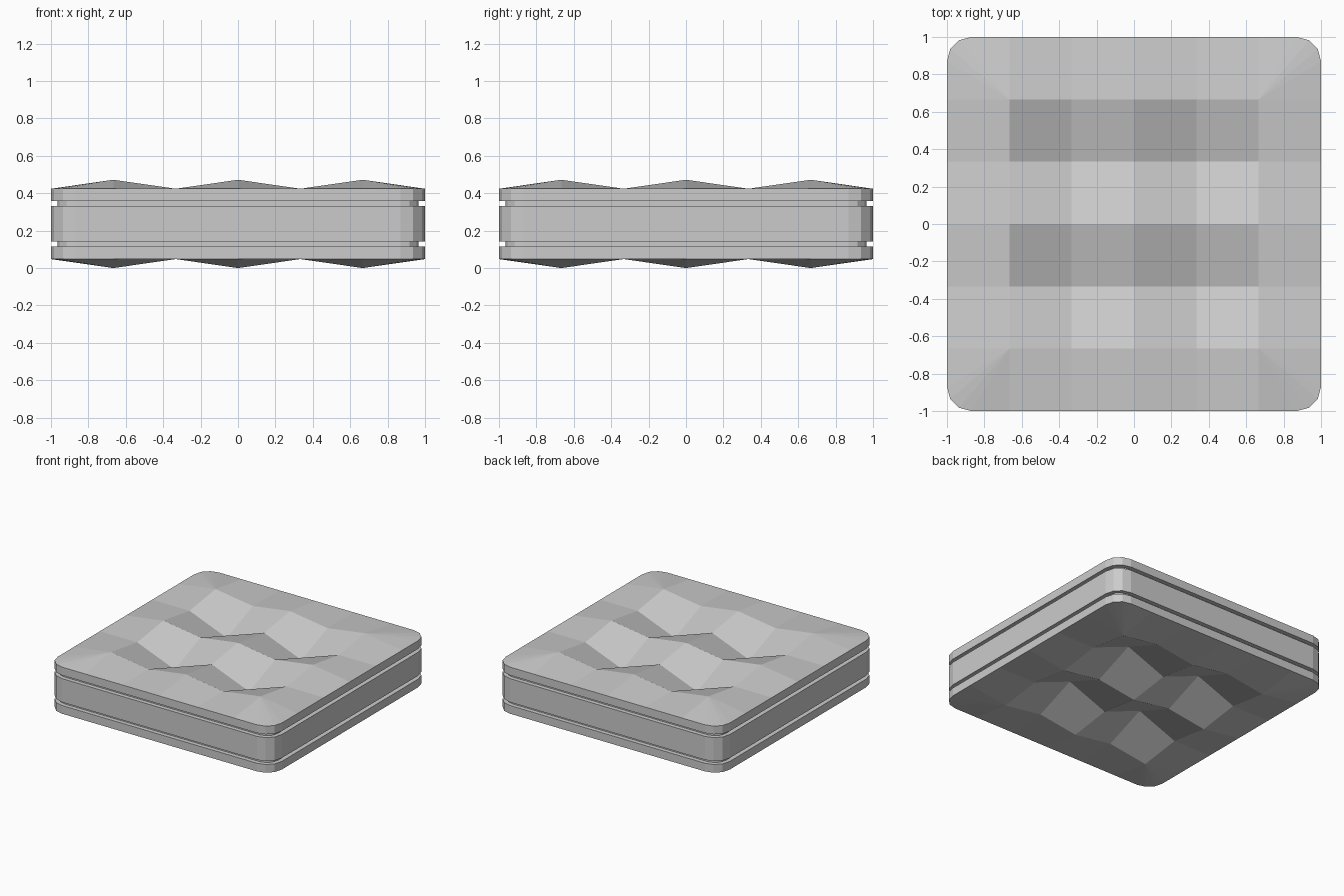
import bpy, bmesh, math

if "Cube" in bpy.data.objects:
    bpy.data.objects.remove(bpy.data.objects["Cube"])

R = 0.13           # corner radius in plan
MID = 0.236        # half height; the cushion is mirrored about it
EDGE = 0.188       # rim height above the middle
PEAK, DIMPLE = 0.048, 0.13
T = 1 / 3
bm = bmesh.new()


def outline(inset):
    """Rounded square, 9 points per side: 5 on the straight, 4 on the corner arc."""
    pts = []
    for q in range(4):
        a = q * math.pi / 2
        side = [(1 - inset, k * T) for k in range(-2, 3)]
        for s in range(4):
            b = s * math.pi / 6
            side.append((1 - R + (R - inset) * math.cos(b), 1 - R + (R - inset) * math.sin(b)))
        pts += [(x * math.cos(a) - y * math.sin(a), x * math.sin(a) + y * math.cos(a))
                for x, y in side]
    return pts


# side wall with two seam grooves
profile = [(0, -EDGE), (0, -0.122), (0.034, -0.122), (0.034, -0.095), (0, -0.095)]
profile += [(i, -z) for i, z in reversed(profile)]
rings = [[bm.verts.new((x, y, MID + z)) for x, y in outline(i)] for i, z in profile]
for lo, hi in zip(rings, rings[1:]):
    n = len(lo)
    for k in range(n):
        bm.faces.new((lo[k], lo[(k + 1) % n], hi[(k + 1) % n], hi[k]))


def tufted_panel(ring, sign):
    """6 x 6 quilted grid with raised pads and four deep tufts."""
    grid = {}
    for v in ring:
        i, j = round(v.co.x * 3, 3), round(v.co.y * 3, 3)
        if abs(i - round(i)) < 0.01 and abs(j - round(j)) < 0.01:
            grid[round(i), round(j)] = v
    for i in range(-2, 3):
        for j in range(-2, 3):
            h = 0
            if i % 2 == 0 and j % 2 == 0:
                h = PEAK
            elif i % 2 and j % 2:
                h = -DIMPLE
            grid[i, j] = bm.verts.new((i * T, j * T, MID + sign * (EDGE + h)))
    for i in range(-3, 3):
        for j in range(-3, 3):
            c = [(i, j), (i + 1, j), (i + 1, j + 1), (i, j + 1)]
            if all(k in grid for k in c):
                f = [grid[k] for k in c]
                bm.faces.new(f if sign > 0 else [f[0], f[3], f[2], f[1]])
    # rounded corners fan out from the outermost pads
    for q, (cx, cy) in enumerate([(2, 2), (-2, 2), (-2, -2), (2, -2)]):
        arc = [ring[(q * 9 + 4 + k) % 36] for k in range(6)]
        for a, b in zip(arc, arc[1:]):
            f = (grid[cx, cy], a, b)
            bm.faces.new(f if sign > 0 else f[::-1])


tufted_panel(rings[-1], 1)
tufted_panel(rings[0], -1)

bmesh.ops.recalc_face_normals(bm, faces=bm.faces[:])
mesh = bpy.data.meshes.new("tufted_cushion")
bm.to_mesh(mesh)
bm.free()
bpy.context.collection.objects.link(bpy.data.objects.new("tufted_cushion", mesh))
